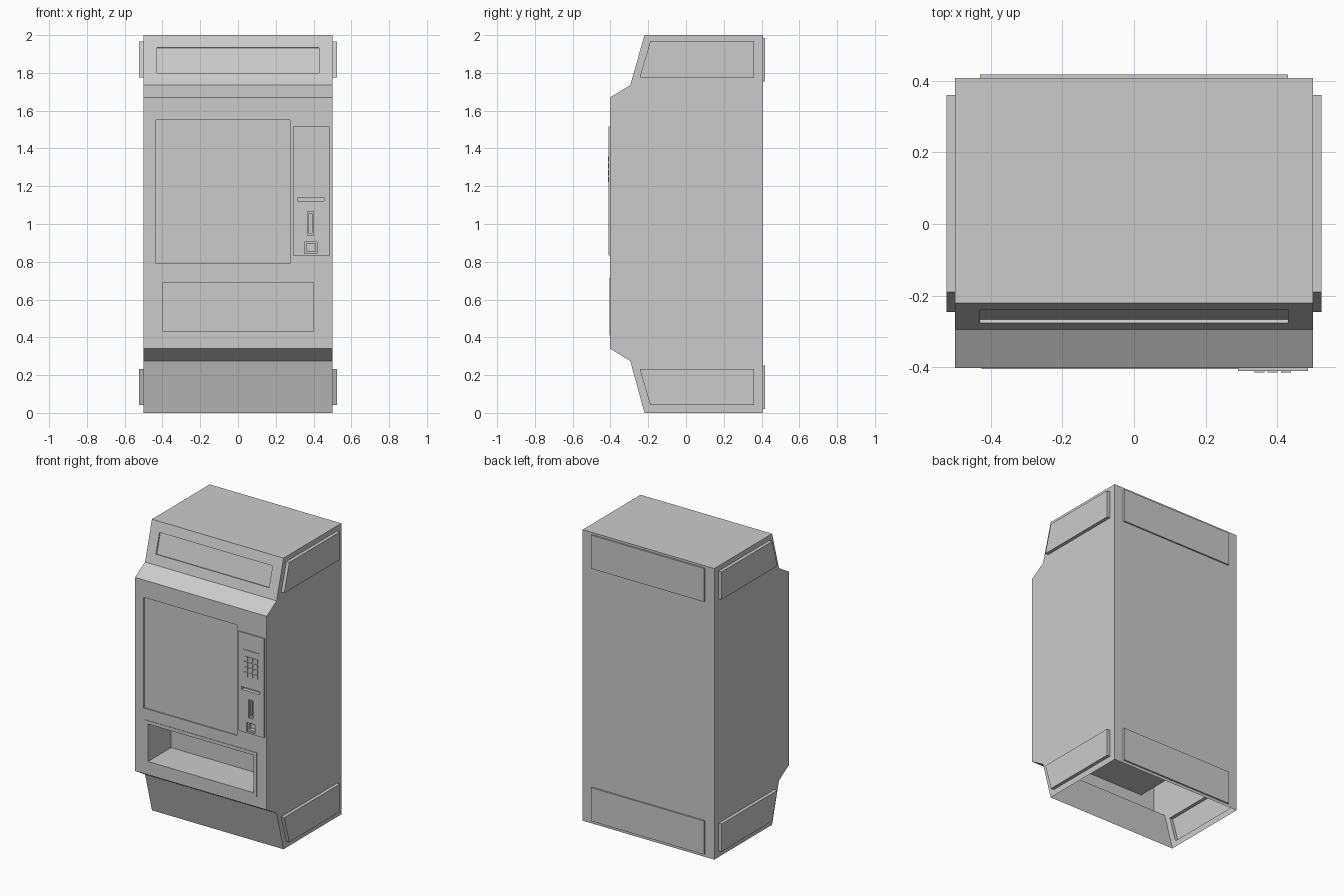
import bpy, bmesh
from mathutils import Vector

if "Cube" in bpy.data.objects:
    bpy.data.objects.remove(bpy.data.objects["Cube"])

FRONT, BACK = -0.402, 0.407


def prism(name, profile, x0, x1):
    """Extrude a (y, z) profile along x."""
    bm = bmesh.new()
    face = bm.faces.new([bm.verts.new((x0, y, z)) for y, z in profile])
    ext = bmesh.ops.extrude_face_region(bm, geom=[face])
    moved = [g for g in ext["geom"] if isinstance(g, bmesh.types.BMVert)]
    bmesh.ops.translate(bm, verts=moved, vec=(x1 - x0, 0, 0))
    bmesh.ops.recalc_face_normals(bm, faces=bm.faces)
    mesh = bpy.data.meshes.new(name)
    bm.to_mesh(mesh)
    bm.free()
    obj = bpy.data.objects.new(name, mesh)
    bpy.context.collection.objects.link(obj)
    return obj


def box(name, x0, x1, y0, y1, z0, z1):
    return prism(name, [(y0, z0), (y1, z0), (y1, z1), (y0, z1)], x0, x1)


def combine(target, tool, operation):
    """Apply a boolean and throw the tool away."""
    mod = target.modifiers.new("bool", 'BOOLEAN')
    mod.object, mod.operation, mod.solver = tool, operation, 'EXACT'
    bpy.context.view_layer.objects.active = target
    bpy.ops.object.modifier_apply(modifier=mod.name)
    bpy.data.objects.remove(tool)


# Cabinet body from its side profile
cabinet = prism("cabinet", [
    (BACK, 0), (BACK, 2), (-0.22, 2), (-0.295, 1.735),
    (FRONT, 1.67), (FRONT, 0.34), (-0.295, 0.275), (-0.22, 0)], -0.5, 0.5)

# Raised panels on the sides and back, top and bottom
side_panel = [(-0.245, 1.775), (0.36, 1.775), (0.36, 1.965), (-0.19, 1.965)]
for flip in (False, True):
    profile = [(y, 2.008 - z if flip else z) for y, z in side_panel]
    for s in (-1, 1):
        combine(cabinet, prism("side_panel", profile, s * 0.48, s * 0.523), 'UNION')
    z0, z1 = (0.02, 0.25) if flip else (1.755, 1.985)
    combine(cabinet, box("back_panel", -0.43, 0.43, 0.38, 0.417, z0, z1), 'UNION')

# Raised control panel and delivery frame
combine(cabinet, box("control_panel", 0.29, 0.485, -0.410, -0.38, 0.832, 1.515), 'UNION')
combine(cabinet, box("delivery_frame", -0.425, 0.425, -0.405, -0.38, 0.41, 0.713), 'UNION')

# Front recesses: x0, x1, z0, z1, depth of floor in y
recesses = [
    (-0.435, 0.275, 0.79, 1.55, -0.394),    # display window
    (-0.40, 0.40, 0.433, 0.69, -0.155),     # delivery tray
    (0.32, 0.455, 1.40, 1.48, -0.406),      # small screen
    (0.315, 0.455, 1.122, 1.141, -0.385),   # note slot
    (0.367, 0.400, 0.94, 1.065, -0.400),    # coin slot plate
    (0.376, 0.391, 0.952, 1.055, -0.375),   # coin slot
    (0.353, 0.417, 0.843, 0.905, -0.400),   # coin return plate
    (0.363, 0.409, 0.855, 0.898, -0.375),   # coin return
]
for x0, x1, z0, z1, depth in recesses:
    combine(cabinet, box("cutter", x0, x1, -0.5, depth, z0, z1), 'DIFFERENCE')

# Sign recess, square to the sloping head
up = Vector((0.075, 0.265)).normalized()
inward = Vector((up.y, -up.x))
low, high = Vector((-0.2766, 1.80)), Vector((-0.2384, 1.935))
combine(cabinet, prism("cutter", [low - inward * 0.03, low + inward * 0.01,
                                  high + inward * 0.01, high - inward * 0.03],
                       -0.43, 0.43), 'DIFFERENCE')

# Leave the underside open
bm = bmesh.new()
bm.from_mesh(cabinet.data)
floor = [f for f in bm.faces if all(v.co.z < 1e-4 for v in f.verts)]
bmesh.ops.delete(bm, geom=floor, context='FACES')
bm.to_mesh(cabinet.data)
bm.free()

# Keypad buttons
for row in range(4):
    for col in range(3):
        x, z = 0.350 + col * 0.037, 1.236 + row * 0.036
        box(f"keypad_button_{row}_{col}", x - 0.014, x + 0.014,
            -0.414, -0.409, z - 0.014, z + 0.014)
